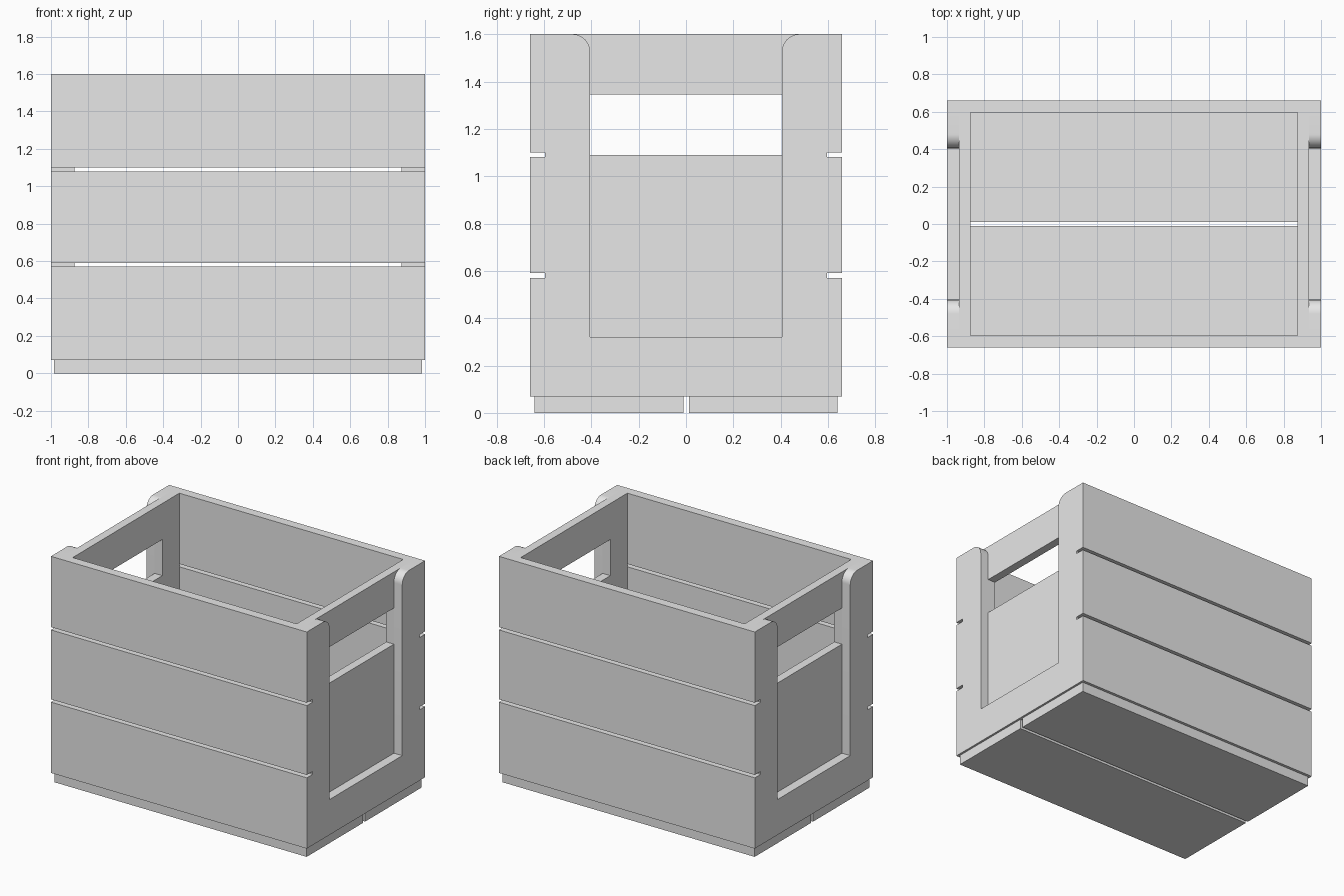
import bpy, bmesh, math

if "Cube" in bpy.data.objects:
    bpy.data.objects.remove(bpy.data.objects["Cube"], do_unlink=True)

# Single plain finish
grey = bpy.data.materials.new("light_grey")
grey.use_nodes = True
grey.diffuse_color = (0.8, 0.8, 0.8, 1)
grey.node_tree.nodes["Principled BSDF"].inputs["Base Color"].default_value = (0.8, 0.8, 0.8, 1)

# Overall dimensions
HALF_X, HALF_Y, TOP, BASE = 1.0, 0.66, 1.6, 0.07
INNER_Y = 0.595                 # inside face of the long sides
INNER_X, MID_X = 0.875, 0.935   # end panel and end frame layers
OPEN_Y = 0.405                  # half width of the end openings


def finish(name, bm):
    bmesh.ops.recalc_face_normals(bm, faces=bm.faces)
    mesh = bpy.data.meshes.new(name)
    bm.to_mesh(mesh)
    bm.free()
    mesh.materials.append(grey)
    obj = bpy.data.objects.new(name, mesh)
    bpy.context.collection.objects.link(obj)
    return obj


def board(name, low, high):
    bm = bmesh.new()
    bmesh.ops.create_cube(bm, size=1)
    for v in bm.verts:
        v.co = [(a + b) / 2 + c * (b - a) for a, b, c in zip(low, high, v.co)]
    return finish(name, bm)


def extrude_x(name, bm, depth):
    result = bmesh.ops.extrude_face_region(bm, geom=bm.faces[:])
    moved = [g for g in result["geom"] if isinstance(g, bmesh.types.BMVert)]
    bmesh.ops.translate(bm, verts=moved, vec=(depth, 0, 0))
    return finish(name, bm)


def end_frame(name, side):
    # U-shaped outline with rounded inner top corners
    r, floor = 0.075, 0.32
    half = [(OPEN_Y, floor)]
    for i in range(13):
        a = math.pi - i * math.pi / 24
        half.append((OPEN_Y + r + r * math.cos(a), TOP - r + r * math.sin(a)))
    half += [(INNER_Y, TOP), (INNER_Y, BASE)]
    outline = half + [(-y, z) for y, z in reversed(half)]
    bm = bmesh.new()
    bm.faces.new([bm.verts.new((side * MID_X, y, z)) for y, z in outline])
    obj = extrude_x(name, bm, side * (HALF_X - MID_X))
    bpy.ops.object.select_all(action="DESELECT")
    obj.select_set(True)
    bpy.context.view_layer.objects.active = obj
    bpy.ops.object.shade_smooth_by_angle(angle=math.radians(30))


def end_panel(name, side):
    # Rectangular panel with a hand-hold slot
    def ring(y, low, high):
        corners = [(-y, low), (y, low), (y, high), (-y, high)]
        return [bm.verts.new((side * INNER_X, a, b)) for a, b in corners]
    bm = bmesh.new()
    outer = ring(INNER_Y, BASE, TOP)
    slot = ring(OPEN_Y, 1.09, 1.345)
    for i in range(4):
        j = (i + 1) % 4
        bm.faces.new((outer[i], outer[j], slot[j], slot[i]))
    extrude_x(name, bm, side * (MID_X - INNER_X))


# Long sides: three planks each, with narrow gaps
levels = [("lower", BASE, 0.57), ("middle", 0.59, 1.08), ("upper", 1.10, TOP)]
for label, low, high in levels:
    board(f"front_{label}_plank", (-HALF_X, -HALF_Y, low), (HALF_X, -INNER_Y, high))
    board(f"back_{label}_plank", (-HALF_X, INNER_Y, low), (HALF_X, HALF_Y, high))

# Ends: slotted inner panel and U-shaped outer frame
for label, side in (("left", 1), ("right", -1)):
    end_panel(f"{label}_end_panel", side)
    end_frame(f"{label}_end_frame", side)

# Floor boards, slightly inset
board("front_floor_board", (-0.985, -0.64, 0), (0.985, -0.01, BASE))
board("back_floor_board", (-0.985, 0.012, 0), (0.985, 0.64, BASE))
